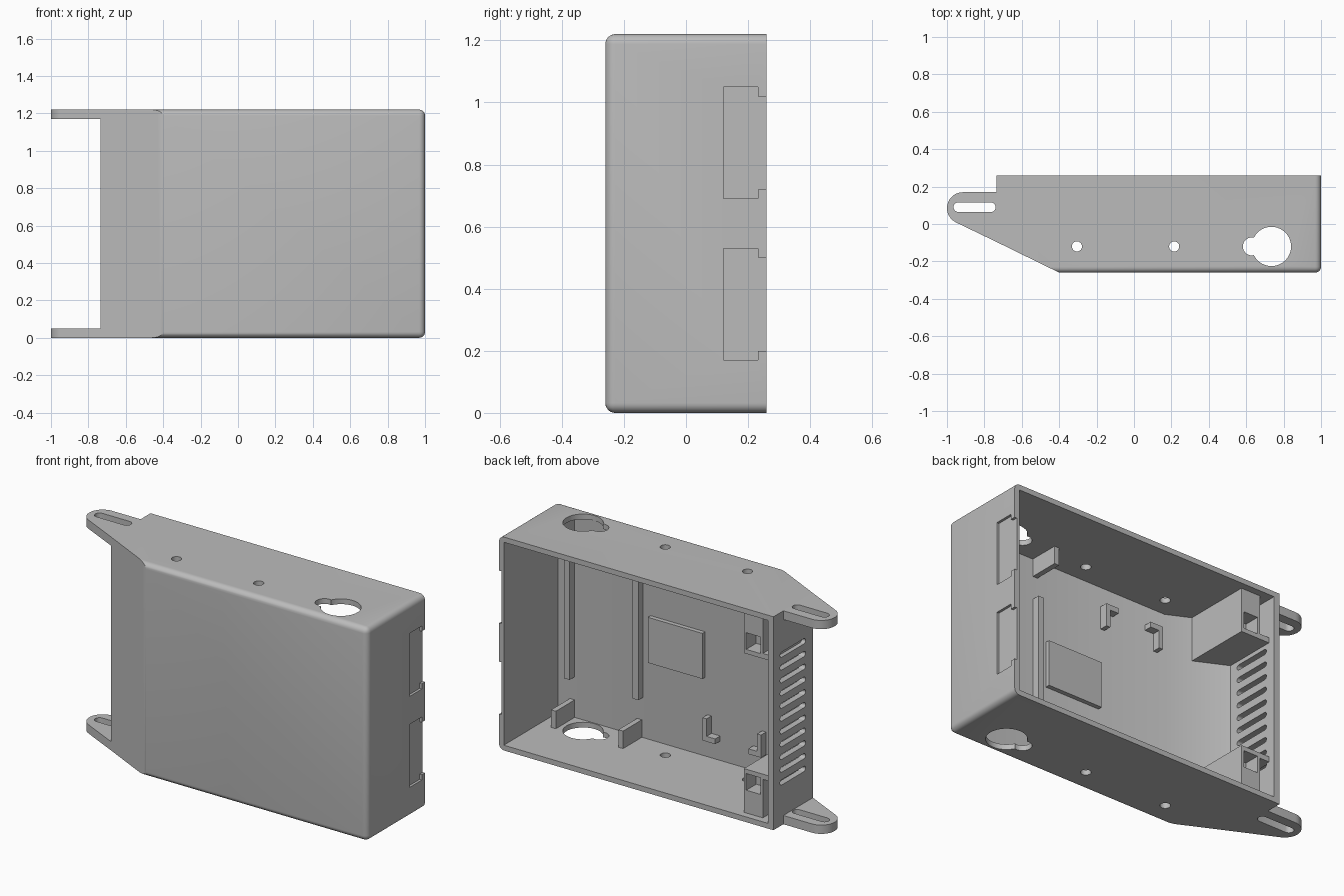
import bpy, bmesh, math

if "Cube" in bpy.data.objects:
    bpy.data.objects.remove(bpy.data.objects["Cube"], do_unlink=True)

H = 1.22      # height of the case
WALL = 0.03   # wall thickness

grey = bpy.data.materials.new("plain grey")
grey.diffuse_color = (0.5, 0.5, 0.5, 1)
grey.use_nodes = True
grey.node_tree.nodes["Principled BSDF"].inputs["Base Color"].default_value = (0.5, 0.5, 0.5, 1)


def prism(name, outline, z0, z1, axis="Z"):
    """Extrude an outline: (x, y) along z, or (y, z) along x."""
    place = (lambda a, b, c: (a, b, c)) if axis == "Z" else (lambda a, b, c: (c, a, b))
    bm = bmesh.new()
    low = bm.faces.new([bm.verts.new(place(a, b, z0)) for a, b in outline])
    top = bmesh.ops.extrude_face_region(bm, geom=[low])["geom"]
    shift = place(0, 0, z1 - z0)
    bmesh.ops.translate(bm, vec=shift, verts=[v for v in top if isinstance(v, bmesh.types.BMVert)])
    bmesh.ops.recalc_face_normals(bm, faces=bm.faces)
    mesh = bpy.data.meshes.new(name)
    bm.to_mesh(mesh)
    bm.free()
    mesh.materials.append(grey)
    obj = bpy.data.objects.new(name, mesh)
    bpy.context.scene.collection.objects.link(obj)
    return obj


def box(name, x0, x1, y0, y1, z0, z1):
    return prism(name, [(x0, y0), (x1, y0), (x1, y1), (x0, y1)], z0, z1)


def arc(cx, cy, r, start, end, n):
    angles = [math.radians(start + (end - start) * i / n) for i in range(n + 1)]
    return [(cx + r * math.cos(a), cy + r * math.sin(a)) for a in angles]


def circle(cx, cy, r, n=40):
    return arc(cx, cy, r, 0, 360, n)[:-1]


def slot(a0, a1, b, r):
    return arc(a1 - r, b, r, -90, 90, 10) + arc(a0 + r, b, r, 90, 270, 10)


def combine(target, tool, operation="DIFFERENCE"):
    mod = target.modifiers.new("cut", "BOOLEAN")
    mod.operation, mod.solver, mod.object = operation, "EXACT", tool
    bpy.context.view_layer.update()
    deps = bpy.context.evaluated_depsgraph_get()
    mesh = bpy.data.meshes.new_from_object(target.evaluated_get(deps))
    target.modifiers.clear()
    target.data = mesh
    bpy.data.objects.remove(tool, do_unlink=True)


def both_ends(z0, z1):
    """The same height range at the bottom and mirrored at the top."""
    return [("lower", z0, z1), ("upper", H - z1, H - z0)]


# Case shell: slanted prism with rounded front and side edges
case = prism("case", [(-.735, .26), (1, .26), (1, -.26), (-.4, -.26), (-.735, -.096)], 0, H)
bm = bmesh.new()
bm.from_mesh(case.data)
soft = []
for e in bm.edges:
    p, q = (v.co for v in e.verts)
    on_side = p.x > .99 and q.x > .99 and not (p.y > .25 and q.y > .25)
    on_front = p.y < -.25 and q.y < -.25 and max(p.x, q.x) > .99
    if on_side or on_front:
        soft.append(e)
bmesh.ops.bevel(bm, geom=soft, offset=.032, segments=6, profile=.5, affect="EDGES")
bm.to_mesh(case.data)
bm.free()

# Hollow interior, open at the back
combine(case, prism("cavity", [(-.70, .4), (.97, .4), (.97, -.23), (-.393, -.23), (-.70, -.08)],
                    WALL, H - WALL))

# Round holes and keyholes through both end walls
for x, r in [(-.305, .027), (.215, .027), (.735, .105), (.63, .048)]:
    combine(case, prism("hole", circle(x, -.12, r), -.1, H + .1))

# Shallow stepped recesses on the side wall
for z0, z1 in [(.17, .53), (.69, 1.05)]:
    shape = [(.12, z0), (.232, z0), (.232, z0 + .03), (.3, z0 + .03),
             (.3, z1 - .03), (.232, z1 - .03), (.232, z1), (.12, z1)]
    combine(case, prism("recess", shape, .986, 1.1, "X"))

# Ventilation slots in the narrow wall
for i in range(11):
    z = H / 2 + (i - 5) * .073
    combine(case, prism("vent", slot(-.03, .2, z, .015), -.8, -.66, "X"))

# Slotted mounting ears
for end, z0, z1 in both_ends(0, .05):
    outline = [(-.735, -.096), (-.735, .17)] + arc(-.915, .085, .085, 90, 244, 16)
    ear = prism(end + "_mounting_ear", outline, z0, z1)
    combine(ear, prism("ear_slot", slot(-.965, -.74, .09, .026), -.1, H + .1))

# Long ribs and the raised pad on the inside of the front wall
for i, x in enumerate((.45, .885)):
    box(f"rib_{i + 1}", x - .018, x + .018, -.24, -.187, .26, H - .26)
box("raised_pad", .04, .385, -.24, -.205, .48, H - .48)

for end, z0, z1 in both_ends(.02, .13):
    # Standing fins beside the keyhole
    for i, x in enumerate((.455, .88)):
        box(f"{end}_fin_{i + 1}", x - .015, x + .015, -.24, -.06, z0, z1)

# Corner brackets for a small board
for end, z0, z1 in both_ends(.14, .27):
    foot = (z0, z0 + .03) if end == "lower" else (z1 - .03, z1)
    for side, x, d in [("inner", .025, -1), ("outer", -.345, 1)]:
        xs = sorted((x, x + d * .025))
        box(f"{end}_{side}_bracket_post", *xs, -.24, -.185, z0, z1)
        xs = sorted((x + d * .025, x + d * .08))
        box(f"{end}_{side}_bracket_foot", *xs, -.24, -.185, *foot)

# Latch blocks with square sockets, each tied to the narrow wall by a web
for end, z0, z1 in both_ends(.02, .28):
    block = prism(end + "_latch_block", [(-.52, .22), (-.64, .22), (-.64, -.125), (-.52, -.185)], z0, z1)
    s0, s1 = (.16, .255) if end == "lower" else (H - .255, H - .16)
    combine(block, box("socket", -.625, -.535, .13, .3, s0, s1))
    w0, w1 = (.25, .28) if end == "lower" else (H - .28, H - .25)
    prism(end + "_web", [(-.64, .22), (-.71, .22), (-.71, -.085), (-.64, -.12)], w0, w1)

# Smooth the rounded parts, keep the corners crisp
bpy.ops.object.select_all(action="DESELECT")
for obj in bpy.context.scene.objects:
    if obj.type == "MESH":
        obj.select_set(True)
        bpy.context.view_layer.objects.active = obj
bpy.ops.object.shade_smooth_by_angle(angle=math.radians(30))
